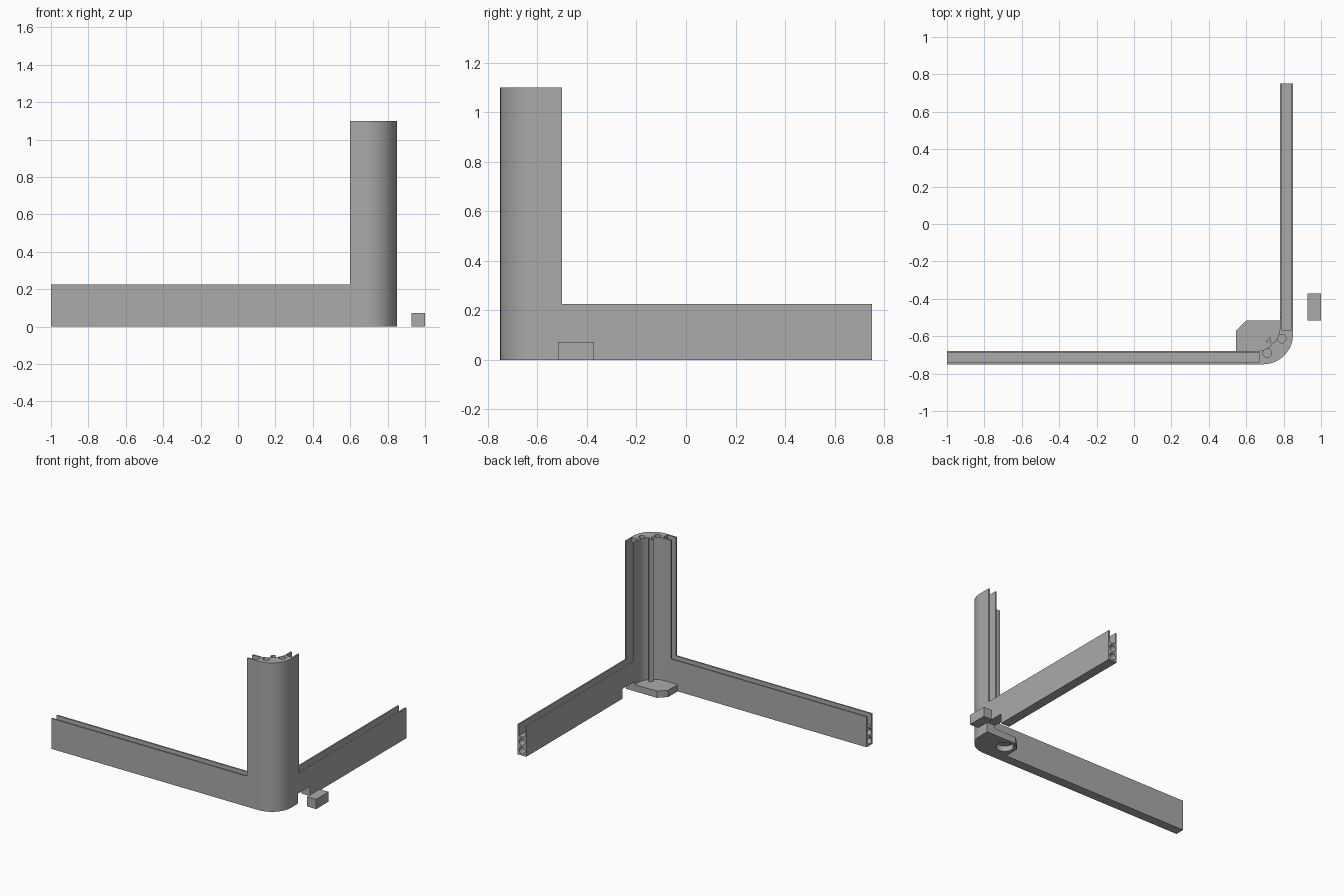
import bpy, bmesh, math
from mathutils import Vector, Matrix

cube = bpy.data.objects.get("Cube")
if cube:
    bpy.data.objects.remove(cube, do_unlink=True)

grey = bpy.data.materials.new("plain grey")
grey.use_nodes = True
GREY = (0.4, 0.4, 0.4, 1)
grey.diffuse_color = GREY
grey.node_tree.nodes["Principled BSDF"].inputs["Base Color"].default_value = GREY

Z_UP = Matrix.Identity(3)
# Columns send profile (u, v) and the extrusion direction to world axes
ALONG_X = Matrix(((0, 0, 1), (1, 0, 0), (0, 1, 0)))
ALONG_Y = Matrix(((1, 0, 0), (0, 0, 1), (0, 1, 0)))


def prism(name, outline, low, high, frame=Z_UP):
    """Extrude a flat outline between two distances along a frame's third axis."""
    bm = bmesh.new()
    base = bm.faces.new([bm.verts.new(frame @ Vector((u, v, low))) for u, v in outline])
    moved = bmesh.ops.extrude_face_region(bm, geom=[base])["geom"]
    bmesh.ops.translate(bm, vec=frame @ Vector((0, 0, high - low)),
                        verts=[g for g in moved if isinstance(g, bmesh.types.BMVert)])
    bmesh.ops.recalc_face_normals(bm, faces=bm.faces)
    mesh = bpy.data.meshes.new(name)
    bm.to_mesh(mesh)
    bm.free()
    mesh.materials.append(grey)
    obj = bpy.data.objects.new(name, mesh)
    bpy.context.collection.objects.link(obj)
    return obj


def rect(u0, u1, v0, v1):
    return [(u0, v0), (u1, v0), (u1, v1), (u0, v1)]


def arc(cx, cy, r, start, end, steps=24):
    angles = [math.radians(start + (end - start) * i / steps) for i in range(steps + 1)]
    return [(cx + r * math.cos(a), cy + r * math.sin(a)) for a in angles]


def disc(cx, cy, r):
    return arc(cx, cy, r, 0, 360, 32)[:-1]


def finish(obj, cutters=()):
    """Cut the part, then smooth its curved faces."""
    bpy.ops.object.select_all(action="DESELECT")
    bpy.context.view_layer.objects.active = obj
    obj.select_set(True)
    for cutter in cutters:
        mod = obj.modifiers.new("cut", "BOOLEAN")
        mod.operation, mod.solver, mod.object = "DIFFERENCE", "EXACT", cutter
        bpy.ops.object.modifier_apply(modifier=mod.name)
        bpy.data.objects.remove(cutter, do_unlink=True)
    bpy.ops.object.shade_smooth_by_angle(angle=math.radians(30))


# Shared sizes
RAIL_H, FLOOR, WALL, POST_H = 0.225, 0.14, 0.011, 1.1
FRONT, INNER_Y = -0.75, -0.68
SIDE, INNER_X = 0.85, 0.78
POST_X, POST_Y = 0.6, -0.5
NOTCH = (-0.516, -0.371)
NOTCH_H = 0.073


def channel(a, b):
    """Rail section: solid below, open groove on top."""
    return [(a, 0), (b, 0), (b, RAIL_H), (b - WALL, RAIL_H), (b - WALL, FLOOR),
            (a + WALL, FLOOR), (a + WALL, RAIL_H), (a, RAIL_H)]


def bores(mid, low, high, frame):
    return [prism("bore", disc(mid, z, 0.024), low, high, frame) for z in (0.037, 0.1)]


# Rails with two screw bores in each free end
front_rail = prism("front_rail", channel(FRONT, INNER_Y), -1, POST_X, ALONG_X)
finish(front_rail, bores((FRONT + INNER_Y) / 2, -1.1, -0.6, ALONG_X))

side_rail = prism("side_rail", channel(INNER_X, SIDE), POST_Y, 0.75, ALONG_Y)
notch = prism("notch", rect(0.7, 0.9, NOTCH[0], NOTCH[1]), -0.1, NOTCH_H)
finish(side_rail, [notch] + bores((INNER_X + SIDE) / 2, 0.35, 0.85, ALONG_Y))

# Rounded corner post with a panel slot in each end and two vertical bores
outline = ([(POST_X, FRONT)] + arc(0.69, -0.59, 0.16, -90, 0)
           + [(SIDE, POST_Y), (INNER_X, POST_Y)]
           + arc(0.65, -0.55, 0.13, 0, -90) + [(POST_X, INNER_Y)])
post = prism("corner_post", outline, 0, POST_H)
finish(post, [
    prism("slot", rect(0.5, 0.67, FRONT + WALL, INNER_Y - WALL), FLOOR, 1.2),
    prism("slot", rect(INNER_X + WALL, SIDE - WALL, -0.57, -0.4), FLOOR, 1.2),
    prism("bore", disc(0.713, -0.69, 0.023), 0.08, 1.2),
    prism("bore", disc(0.79, -0.613, 0.023), 0.08, 1.2),
    prism("notch", rect(0.7, 0.9, NOTCH[0], NOTCH[1]), -0.1, NOTCH_H),
])

# T-shaped rib on the inner curve of the post, on its diagonal
rib_outline = [(-0.006, -0.01), (0.006, -0.01), (0.006, 0.026), (0.016, 0.026),
               (0.016, 0.036), (-0.016, 0.036), (-0.016, 0.026), (-0.006, 0.026)]
turn = Matrix.Rotation(math.radians(45), 2)
origin = Vector((0.742, -0.642))
finish(prism("inner_rib", [origin + turn @ Vector(p) for p in rib_outline], 0, POST_H))

# Foot plate with one clipped corner and a blind hole underneath
foot = prism("foot_plate", [(0.545, INNER_Y), (0.65, INNER_Y)]
             + arc(0.65, -0.55, 0.13, -90, 0)
             + [(INNER_X, NOTCH[0]), (0.6, NOTCH[0]), (0.545, -0.57)], 0, 0.05)
finish(foot, [prism("hole", disc(0.63, -0.595, 0.06), -0.1, 0.04)])

# Loose lock block beside the notch
finish(prism("lock_block", rect(0.927, 1, NOTCH[0], NOTCH[1]), 0, NOTCH_H))
